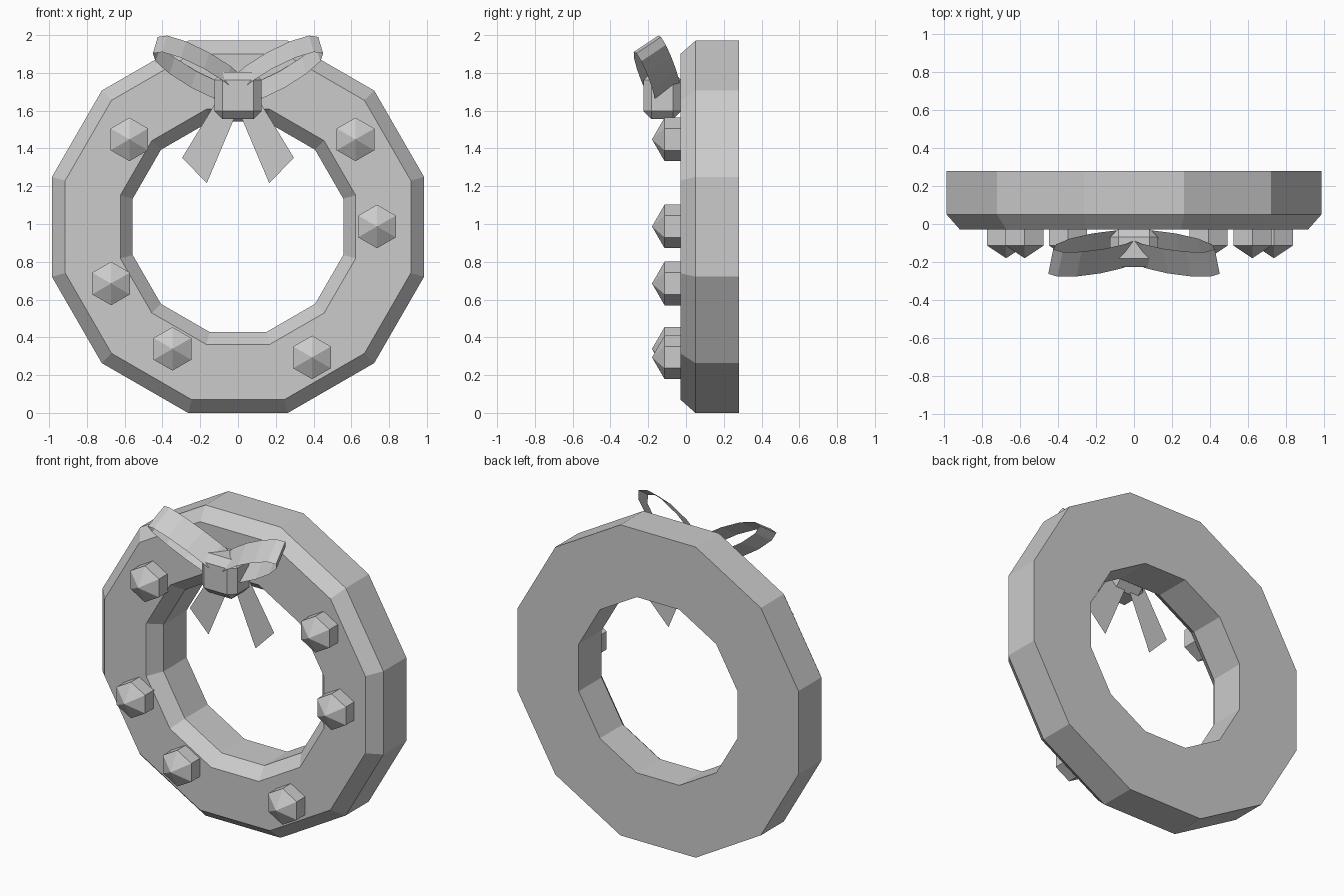
import bpy, bmesh
from math import sin, cos, pi
from mathutils import Vector, Matrix

if "Cube" in bpy.data.objects:
    bpy.data.objects.remove(bpy.data.objects["Cube"])

CZ = 0.985  # height of the wreath centre


def finish(name, bm):
    mesh = bpy.data.meshes.new(name)
    bm.to_mesh(mesh)
    bm.free()
    obj = bpy.data.objects.new(name, mesh)
    bpy.context.collection.objects.link(obj)
    return obj


def bridge(bm, a, b):
    n = len(a)
    for i in range(n):
        j = (i + 1) % n
        bm.faces.new((a[i], a[j], b[j], b[i]))


# Wreath: twelve-sided ring with chamfered front edges, (radius, y) profile
profile = [(0.577, 0.28), (0.577, 0.05), (0.645, -0.03),
           (0.947, -0.03), (1.02, 0.05), (1.02, 0.28)]
bm = bmesh.new()
loops = []
for r, y in profile:
    angles = [pi / 12 + k * pi / 6 for k in range(12)]
    loops.append([bm.verts.new((r * cos(t), y, CZ + r * sin(t))) for t in angles])
for k in range(len(loops)):
    bridge(bm, loops[k], loops[(k + 1) % len(loops)])
bmesh.ops.recalc_face_normals(bm, faces=bm.faces)
finish("wreath_ring", bm)

# Berries: coarse six-sided balls pointing forward
berries = [(-0.575, 1.448), (0.622, 1.448), (0.736, 0.987),
           (-0.672, 0.685), (-0.347, 0.339), (0.392, 0.294)]
for i, (x, z) in enumerate(berries):
    bm = bmesh.new()
    bmesh.ops.create_uvsphere(bm, u_segments=6, v_segments=3, radius=0.133)
    berry = finish(f"berry_{i + 1}", bm)
    berry.rotation_euler = (pi / 2, 0, 0)
    berry.location = (x, -0.047, z)

# Bow knot: bevelled block
bm = bmesh.new()
bmesh.ops.create_cube(bm, size=1, matrix=Matrix.Diagonal((0.25, 0.20, 0.25, 1)))
bmesh.ops.bevel(bm, geom=bm.edges[:], offset=0.043, segments=1,
                affect='EDGES', profile=0.5)
finish("bow_knot", bm).location = (0, -0.125, 1.68)

for side, label in ((1, "right"), (-1, "left")):
    # Bow loop: tilted elliptical band of ribbon
    centre = Vector((0.20, -0.155, 1.815))
    width = Vector((-0.026, 0.13, 0.087))
    along = Vector((0.864, -0.154, 0.48))
    across = Vector((-0.48, -0.555, 0.686))
    bm = bmesh.new()
    rims = []
    for s in (-0.5, 0.5):
        rim = []
        for k in range(12):
            t = k * pi / 6
            p = centre + along * 0.275 * cos(t) + across * 0.072 * sin(t) + width * s
            rim.append(bm.verts.new((p.x * side, p.y, p.z)))
        rims.append(rim)
    bridge(bm, *rims)
    bmesh.ops.recalc_face_normals(bm, faces=bm.faces)
    finish(f"bow_loop_{label}", bm)

    # Bow tail: flat strip of ribbon facing forward
    outline = [(-0.01, 1.63), (0.165, 1.217), (0.296, 1.35), (0.12, 1.64)]
    bm = bmesh.new()
    tail = bm.faces.new([bm.verts.new((x * side, -0.06, z)) for x, z in outline])
    tail.normal_update()
    if tail.normal.y > 0:
        tail.normal_flip()
    finish(f"bow_tail_{label}", bm)
